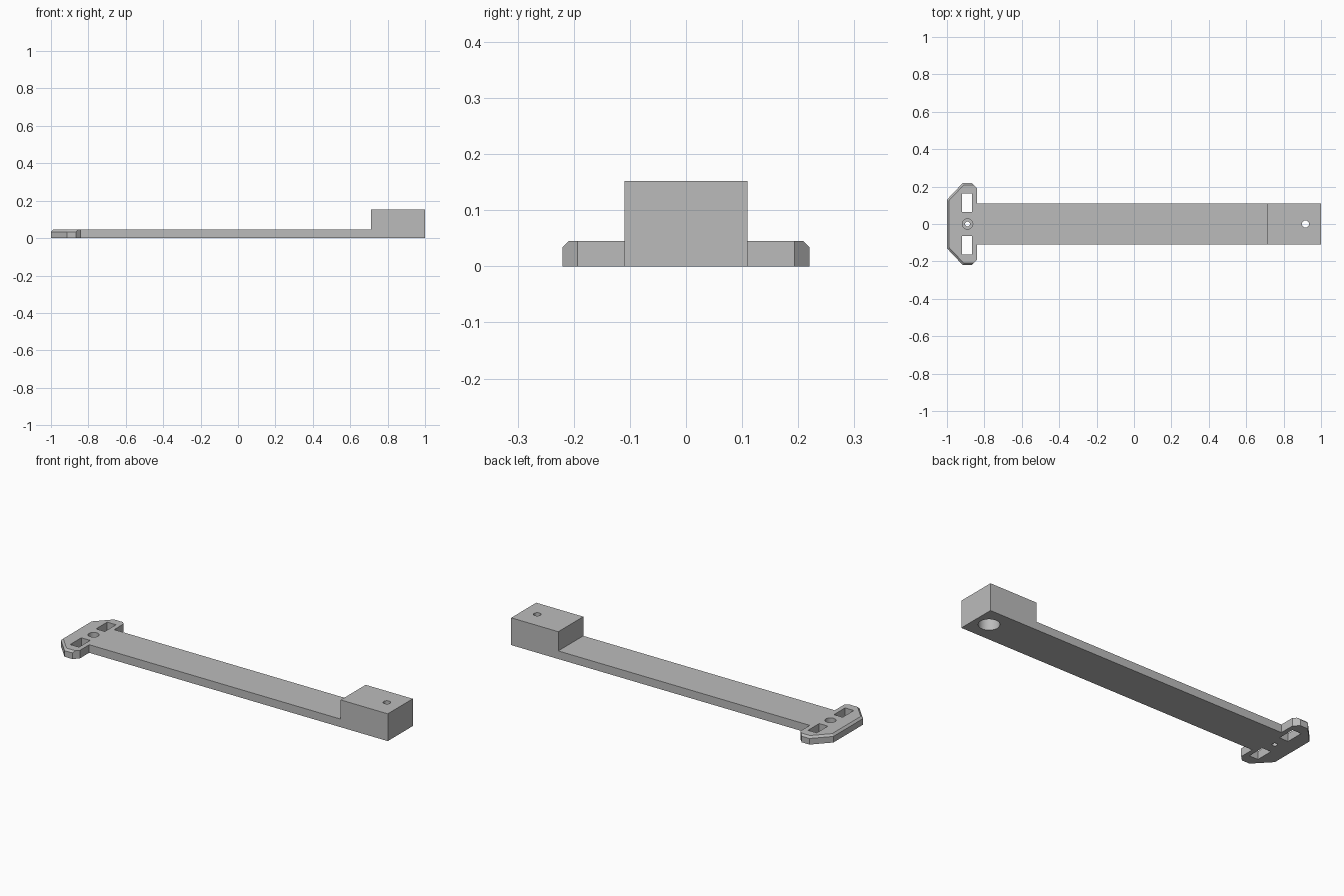
import bpy
import bmesh

if "Cube" in bpy.data.objects:
    bpy.data.objects.remove(bpy.data.objects["Cube"], do_unlink=True)

grey = bpy.data.materials.new("light_grey")
grey.use_nodes = True
grey.diffuse_color = (0.5, 0.5, 0.5, 1)
grey.node_tree.nodes["Principled BSDF"].inputs["Base Color"].default_value = (0.5, 0.5, 0.5, 1)

PLATE_TOP, BLOCK_TOP, HALF_WIDTH = 0.045, 0.152, 0.11


def finish(name, bm):
    """Turn a bmesh into a grey object."""
    bmesh.ops.recalc_face_normals(bm, faces=bm.faces[:])
    mesh = bpy.data.meshes.new(name)
    bm.to_mesh(mesh)
    bm.free()
    mesh.materials.append(grey)
    obj = bpy.data.objects.new(name, mesh)
    bpy.context.collection.objects.link(obj)
    return obj


def extrude(name, outline, z0, z1, chamfered=None):
    """Extrude an outline upward; chamfer the top edges picked by a rule."""
    bm = bmesh.new()
    base = bm.faces.new([bm.verts.new((x, y, z0)) for x, y in outline])
    geom = bmesh.ops.extrude_face_region(bm, geom=[base])["geom"]
    tops = [v for v in geom if isinstance(v, bmesh.types.BMVert)]
    bmesh.ops.translate(bm, verts=tops, vec=(0, 0, z1 - z0))
    if chamfered:
        edges = [e for e in bm.edges
                 if all(v in tops for v in e.verts)
                 and chamfered((e.verts[0].co + e.verts[1].co) / 2)]
        bmesh.ops.bevel(bm, geom=edges, offset=0.011, segments=1, affect='EDGES')
    return finish(name, bm)


def box(name, x0, x1, y0, y1, z0, z1):
    return extrude(name, [(x0, y0), (x1, y0), (x1, y1), (x0, y1)], z0, z1)


def cylinder(name, x, radius, z0, z1):
    bpy.ops.mesh.primitive_cylinder_add(vertices=40, radius=radius, depth=z1 - z0,
                                        location=(x, 0, (z0 + z1) / 2))
    obj = bpy.context.object
    obj.name = name
    obj.data.materials.append(grey)
    return obj


def cut(target, cutters):
    """Subtract each cutter and discard it."""
    for cutter in cutters:
        cutter.hide_render = True
        mod = target.modifiers.new("cut", 'BOOLEAN')
        mod.operation, mod.solver, mod.object = 'DIFFERENCE', 'EXACT', cutter
        bpy.context.view_layer.objects.active = target
        bpy.ops.object.modifier_apply(modifier=mod.name)
        bpy.data.objects.remove(cutter, do_unlink=True)
    bpy.ops.object.select_all(action='DESELECT')
    target.select_set(True)
    bpy.ops.object.shade_smooth_by_angle(angle=0.5)


# Mounting plate: clipped corners, chamfered outer rim, two slots, screw hole
half = [(-1.0, 0.13), (-0.915, 0.22), (-0.867, 0.22), (-0.84, 0.193)]
outline = half + [(x, -y) for x, y in reversed(half)]
plate = extrude("mounting_plate", outline, 0, PLATE_TOP,
                lambda mid: mid.x < -0.87)
slots = [box("slot_cutter", -0.92, -0.866, min(s * 0.065, s * 0.163),
             max(s * 0.065, s * 0.163), -0.1, 0.2) for s in (1, -1)]
cut(plate, slots + [cylinder("screw_cutter", -0.89, 0.013, -0.1, 0.2),
                    cylinder("screw_head_cutter", -0.89, 0.028, 0.02, 0.2)])

# Long flat bar with the wide bore through its underside
bar = box("bar", -0.84, 1.0, -HALF_WIDTH, HALF_WIDTH, 0, PLATE_TOP)
cut(bar, [cylinder("bore_cutter", 0.917, 0.053, -0.1, 0.2)])

# Raised end block: wide bore from below, small hole through the top
block = box("end_block", 0.71, 1.0, -HALF_WIDTH, HALF_WIDTH, PLATE_TOP, BLOCK_TOP)
cut(block, [cylinder("bore_cutter", 0.917, 0.053, -0.1, 0.11),
            cylinder("pin_cutter", 0.917, 0.019, -0.1, 0.3)])
